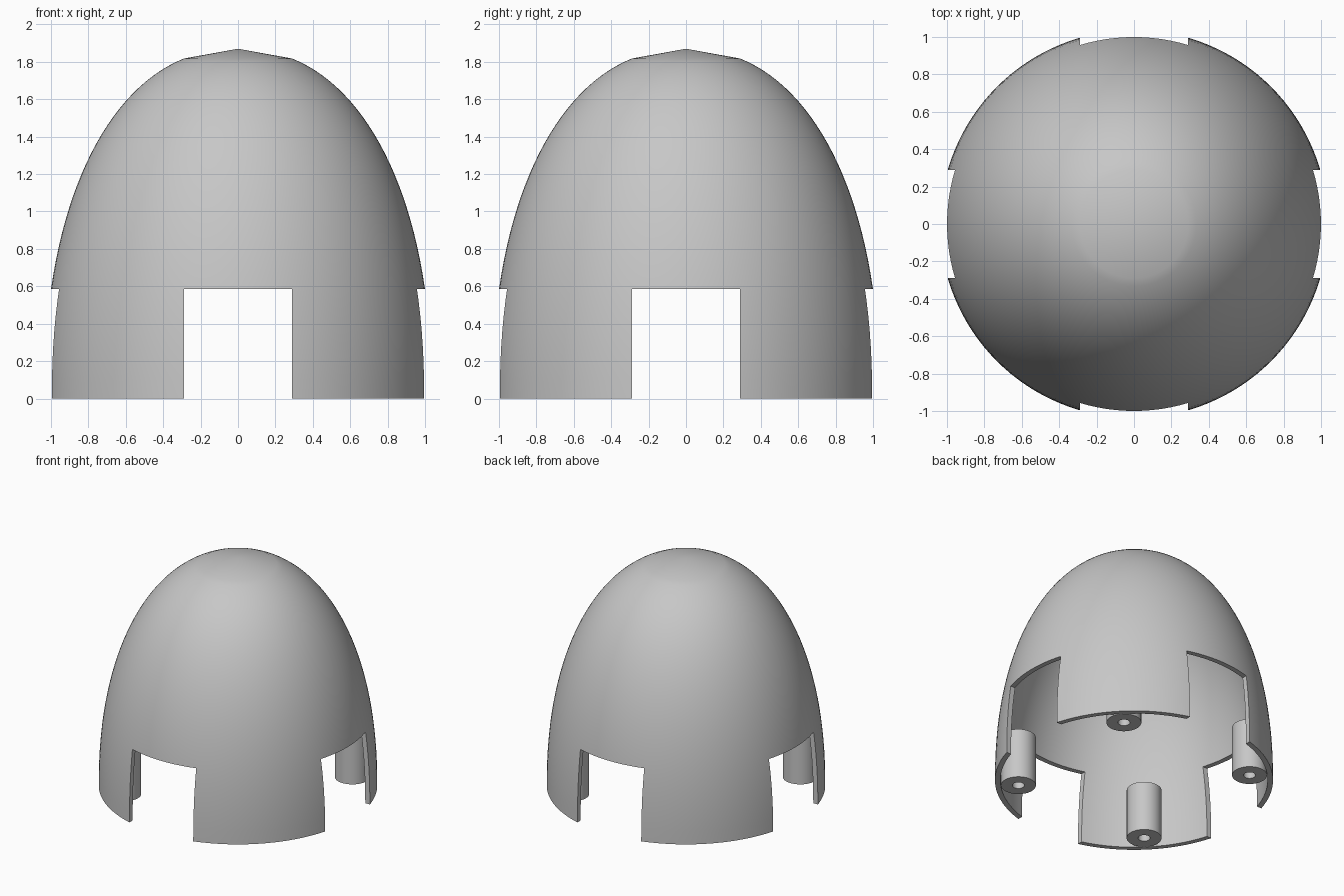
import bpy, bmesh, math
from mathutils import Matrix

if "Cube" in bpy.data.objects:
    bpy.data.objects.remove(bpy.data.objects["Cube"])

grey = bpy.data.materials.new("plain grey")
grey.diffuse_color = (0.57, 0.57, 0.57, 1)
grey.use_nodes = True
grey.node_tree.nodes["Principled BSDF"].inputs["Base Color"].default_value = grey.diffuse_color

R, H, POWER = 1.037, 1.87, 2.2      # dome base radius, height, roundness
WALL = 0.04                         # shell thickness
SLOT_HALF, SLOT_TOP = 0.29, 0.585   # leg gaps
POST_R, HOLE_R, POST_H, POST_DIST = 0.13, 0.045, 0.41, 0.865


def dome_profile(radius, height, steps=32):
    """Egg curve from the base up to a shallow conical tip."""
    t_end = math.acos((0.29 / R) ** (POWER / 2))
    pts = []
    for i in range(steps + 1):
        t = t_end * i / steps
        pts.append((radius * math.cos(t) ** (2 / POWER),
                    height * math.sin(t) ** (2 / POWER)))
    return pts + [(0, height)]


def revolve(name, profile, segments, closed=False):
    """Spin an (r, z) profile about the z axis."""
    bm = bmesh.new()
    verts = [bm.verts.new((r, 0, z)) for r, z in profile]
    pairs = list(zip(verts, verts[1:]))
    if closed:
        pairs.append((verts[-1], verts[0]))
    edges = [bm.edges.new(p) for p in pairs]
    bmesh.ops.spin(bm, geom=verts + edges, cent=(0, 0, 0), axis=(0, 0, 1),
                   angle=math.tau, steps=segments, use_merge=True)
    bmesh.ops.remove_doubles(bm, verts=bm.verts, dist=1e-5)
    bmesh.ops.recalc_face_normals(bm, faces=bm.faces)
    mesh = bpy.data.meshes.new(name)
    bm.to_mesh(mesh)
    bm.free()
    obj = bpy.data.objects.new(name, mesh)
    bpy.context.collection.objects.link(obj)
    mesh.materials.append(grey)
    return obj


def smooth(obj):
    bpy.ops.object.select_all(action='DESELECT')
    obj.select_set(True)
    bpy.context.view_layer.objects.active = obj
    bpy.ops.object.shade_smooth_by_angle(angle=math.radians(30))


# Hollow dome shell
outer = dome_profile(R, H)
inner = dome_profile(R - WALL, H - WALL)
dome = revolve("dome_shell", outer[::-1] + inner, 128)

# Crossed slots leave four legs on the diagonals
for name, sx, sy in (("slot_cutter_x", 3, 2 * SLOT_HALF),
                     ("slot_cutter_y", 2 * SLOT_HALF, 3)):
    bm = bmesh.new()
    bmesh.ops.create_cube(bm, size=1, matrix=Matrix.Translation((0, 0, SLOT_TOP - 0.5))
                          @ Matrix.Diagonal((sx, sy, 1, 1)))
    mesh = bpy.data.meshes.new(name)
    bm.to_mesh(mesh)
    bm.free()
    cutter = bpy.data.objects.new(name, mesh)
    bpy.context.collection.objects.link(cutter)
    cutter.hide_render = True
    mod = dome.modifiers.new(name, 'BOOLEAN')
    mod.operation, mod.solver, mod.object = 'DIFFERENCE', 'EXACT', cutter
    bpy.context.view_layer.objects.active = dome
    bpy.ops.object.modifier_apply(modifier=mod.name)
    bpy.data.objects.remove(cutter)
smooth(dome)

# Hollow screw posts, one inside each leg
tube = [(HOLE_R, 0), (POST_R, 0), (POST_R, POST_H), (HOLE_R, POST_H)]
for i in range(4):
    post = revolve(f"screw_post_{i + 1}", tube, 40, closed=True)
    a = math.radians(45 + 90 * i)
    post.location = (POST_DIST * math.cos(a), POST_DIST * math.sin(a), 0)
    smooth(post)
